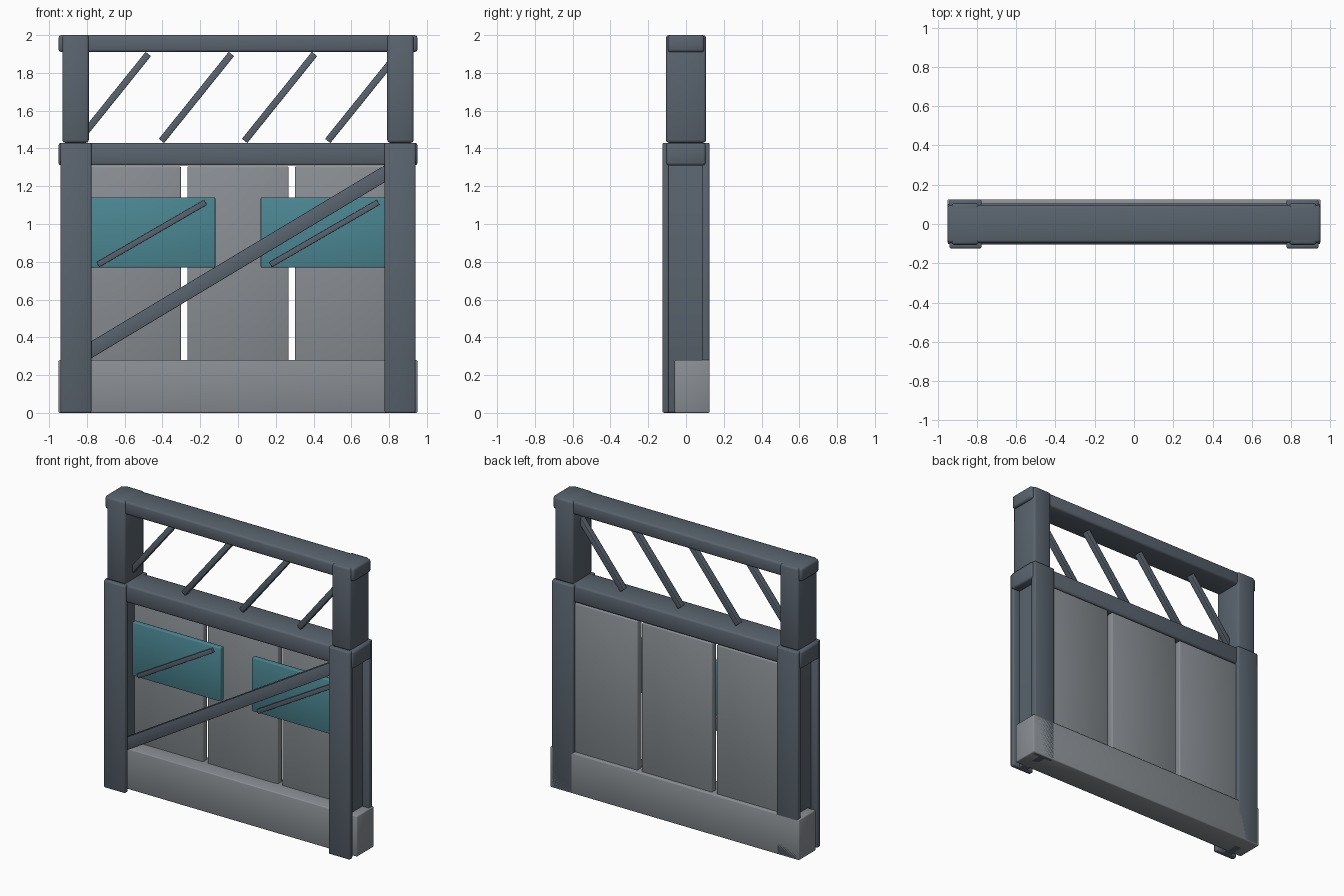
import bpy, bmesh, math
from mathutils import Matrix, Vector

if "Cube" in bpy.data.objects:
    bpy.data.objects.remove(bpy.data.objects["Cube"])


def material(name, rgb):
    m = bpy.data.materials.new(name)
    m.diffuse_color = (*rgb, 1)
    m.use_nodes = True
    m.node_tree.nodes["Principled BSDF"].inputs["Base Color"].default_value = m.diffuse_color
    return m


STEEL = material("dark_steel", (0.10, 0.125, 0.155))
CONCRETE = material("light_grey", (0.25, 0.27, 0.29))
TEAL = material("teal", (0.07, 0.24, 0.29))


def finish(name, bm, mat, bevel):
    """Round the convex edges and turn the bmesh into an object."""
    bmesh.ops.recalc_face_normals(bm, faces=bm.faces)
    if bevel:
        edges = [e for e in bm.edges if e.calc_face_angle_signed(0) > 0.5]
        bmesh.ops.bevel(bm, geom=edges, offset=bevel, segments=2,
                        profile=0.5, affect='EDGES')
    me = bpy.data.meshes.new(name)
    bm.to_mesh(me)
    bm.free()
    me.materials.append(mat)
    ob = bpy.data.objects.new(name, me)
    bpy.context.collection.objects.link(ob)
    return ob


def box(name, x, y, z, mat, bevel=0.01):
    """Box from (min, max) ranges."""
    bm = bmesh.new()
    bmesh.ops.create_cube(bm, size=1)
    for v in bm.verts:
        v.co = [r[0] if c < 0 else r[1] for c, r in zip(v.co, (x, y, z))]
    return finish(name, bm, mat, bevel)


def bar(name, start, end, width, y, mat, bevel=0.003):
    """Straight slanted bar in the xz plane between two (x, z) points."""
    a, b = Vector((start[0], 0, start[1])), Vector((end[0], 0, end[1]))
    d = b - a
    bm = bmesh.new()
    bmesh.ops.create_cube(bm, size=1)
    bmesh.ops.scale(bm, vec=(d.length, y[1] - y[0], width), verts=bm.verts)
    turn = Matrix.Rotation(-math.atan2(d.z, d.x), 4, 'Y')
    mid = (a + b) / 2 + Vector((0, sum(y) / 2, 0))
    bmesh.ops.transform(bm, matrix=Matrix.Translation(mid) @ turn, verts=bm.verts)
    return finish(name, bm, mat, bevel)


def h_post(name, cx, half, web, z0, z1):
    """Upright with a front flange, a back flange and a narrower web."""
    f0, f1, b0, b1 = -0.125, -0.09, 0.085, 0.125
    right = [(half, f0), (half, f1), (web, f1), (web, b0), (half, b0), (half, b1)]
    outline = right + [(-x, y) for x, y in reversed(right)]
    bm = bmesh.new()
    face = bm.faces.new([bm.verts.new((cx + x, y, z0)) for x, y in outline])
    top = bmesh.ops.extrude_face_region(bm, geom=[face])["geom"]
    bmesh.ops.translate(bm, vec=(0, 0, z1 - z0),
                        verts=[v for v in top if isinstance(v, bmesh.types.BMVert)])
    return finish(name, bm, STEEL, 0.009)


# base block and cross rails
box("base_block", (-0.95, 0.95), (-0.06, 0.125), (0, 0.28), CONCRETE, 0.007)
box("middle_rail", (-0.95, 0.95), (-0.105, 0.105), (1.31, 1.43), STEEL, 0.014)
box("top_rail", (-0.95, 0.95), (-0.096, 0.096), (1.91, 2.0), STEEL, 0.014)

for side, s in (("left", -1), ("right", 1)):
    # lower and upper uprights
    h_post(f"{side}_lower_post", s * 0.858, 0.082, 0.033, 0, 1.43)
    box(f"{side}_upper_post", (s * 0.86 - 0.07, s * 0.86 + 0.07),
        (-0.106, 0.106), (1.43, 2.0), STEEL, 0.014)
    # coloured plate with a thin slanted strip
    c = s * 0.457
    box(f"{side}_teal_plate", (c - 0.337, c + 0.337), (-0.02, 0.015),
        (0.77, 1.14), TEAL, 0.005)
    bar(f"{side}_plate_strip", (c - 0.285, 0.785), (c + 0.285, 1.115), 0.03,
        (-0.037, -0.015), STEEL, 0.002)

# three back panels
for i in range(3):
    c = (i - 1) * 0.57
    box(f"back_panel_{i + 1}", (c - 0.268, c + 0.268), (0.05, 0.1),
        (0.2, 1.305), CONCRETE, 0.007)

# long diagonal brace
bar("diagonal_brace", (-0.82, 0.308), (0.82, 1.292), 0.077, (-0.09, -0.04), STEEL)

# slanted slats of the upper opening
for i in range(4):
    c = -0.66 + 0.44 * i
    bar(f"upper_slat_{i + 1}", (c - 0.185, 1.44), (c + 0.185, 1.9), 0.036,
        (-0.02, 0.02), STEEL)

# smooth bevels, crisp corners
for ob in bpy.context.collection.objects:
    ob.select_set(True)
    bpy.context.view_layer.objects.active = ob
bpy.ops.object.shade_smooth_by_angle(angle=math.radians(50))
